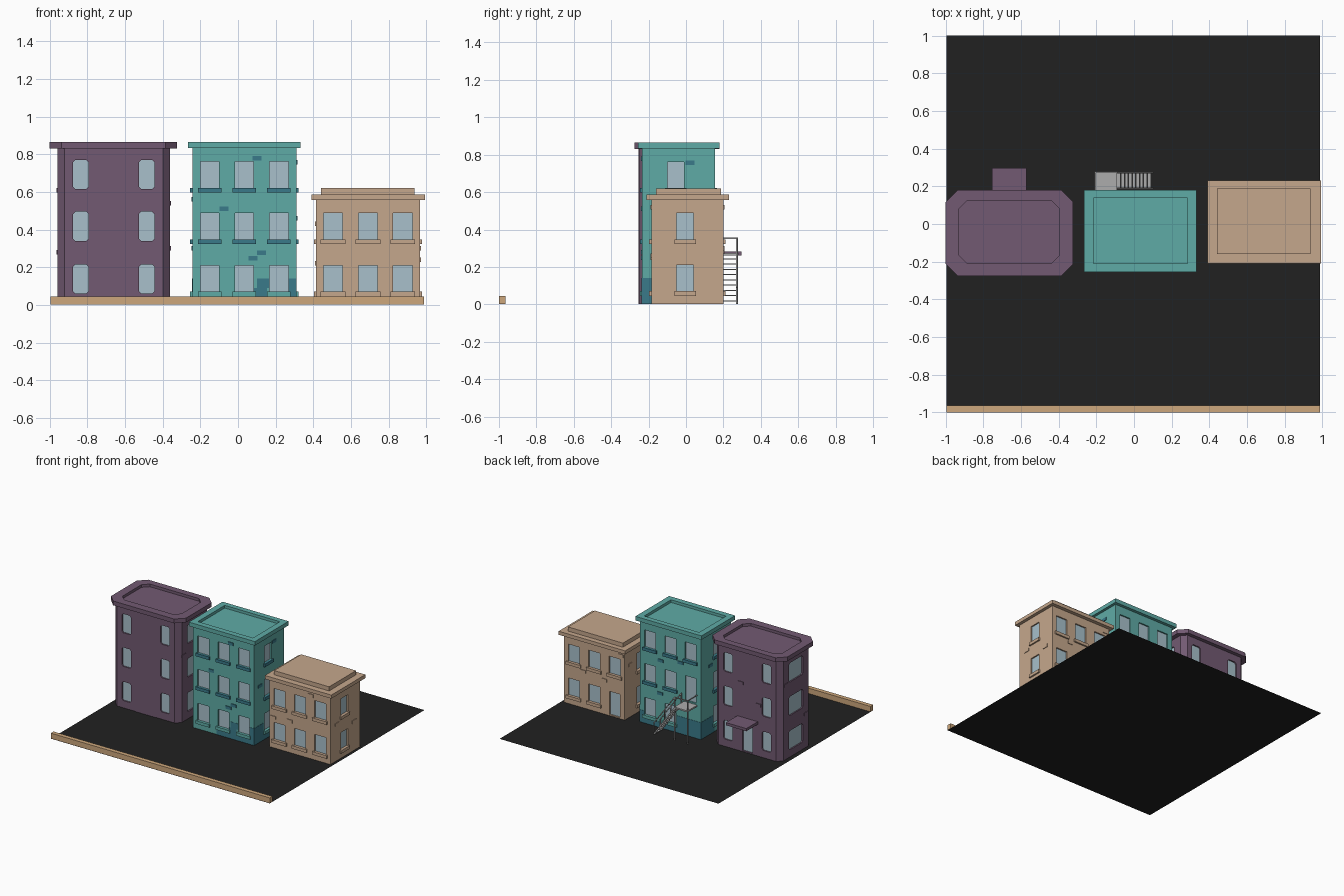
import bpy, bmesh
from mathutils import Vector

if "Cube" in bpy.data.objects:
    bpy.data.objects.remove(bpy.data.objects["Cube"])


def mat(name, r, g, b):
    m = bpy.data.materials.new(name)
    lin = [(c / 255 / 12.92) if c < 10 else ((c / 255 + .055) / 1.055) ** 2.4 for c in (r, g, b)]
    m.diffuse_color = (*lin, 1)
    m.use_nodes = True
    m.node_tree.nodes["Principled BSDF"].inputs["Base Color"].default_value = m.diffuse_color
    return m


PURPLE = mat("purple brick", 114, 90, 114)
TEAL = mat("teal brick", 95, 171, 166)
DARK = mat("dark teal", 58, 122, 138)
TAN = mat("tan brick", 197, 167, 140)
KERB = mat("kerb sand", 205, 167, 124)
ASPHALT = mat("asphalt", 33, 33, 33)
GLASS = mat("pale glass", 168, 192, 203)
METAL = mat("grey metal", 172, 172, 172)


def finish(bm, name, m):
    bmesh.ops.recalc_face_normals(bm, faces=bm.faces)
    me = bpy.data.meshes.new(name)
    bm.to_mesh(me)
    bm.free()
    me.materials.append(m)
    ob = bpy.data.objects.new(name, me)
    bpy.context.collection.objects.link(ob)
    return ob


def outline(a0, a1, b0, b1, c=0):
    """Rectangle with optionally cut corners."""
    if not c:
        return [(a0, b0), (a1, b0), (a1, b1), (a0, b1)]
    return [(a0 + c, b0), (a1 - c, b0), (a1, b0 + c), (a1, b1 - c),
            (a1 - c, b1), (a0 + c, b1), (a0, b1 - c), (a0, b0 + c)]


def prism(bm, lower, upper):
    lo = [bm.verts.new(p) for p in lower]
    hi = [bm.verts.new(p) for p in upper]
    n = len(lo)
    bm.faces.new(lo)
    bm.faces.new(hi)
    for i in range(n):
        bm.faces.new((lo[i], lo[(i + 1) % n], hi[(i + 1) % n], hi[i]))


def slab(bm, x0, x1, y0, y1, z0, z1, c=0):
    o = outline(x0, x1, y0, y1, c)
    prism(bm, [(x, y, z0) for x, y in o], [(x, y, z1) for x, y in o])


def block(name, m, *dims, c=0):
    bm = bmesh.new()
    slab(bm, *dims, c)
    return finish(bm, name, m)


def cornice(name, m, outer, inner, z0, z1, c=0, ci=0):
    """Roof slab with a recessed roof deck."""
    bm = bmesh.new()
    o, i = outline(*outer, c), outline(*inner, ci)
    rings = [[bm.verts.new((x, y, z)) for x, y in p]
             for p, z in ((o, z0), (o, z1), (i, z1), (i, z1 - .022))]
    n = len(o)
    for a, b in zip(rings, rings[1:]):
        for k in range(n):
            bm.faces.new((a[k], a[(k + 1) % n], b[(k + 1) % n], b[k]))
    bm.faces.new(rings[0])
    bm.faces.new(rings[-1])
    return finish(bm, name, m)


class Building:
    """Body with recessed openings; walls are F, B, L, R; d is distance outward."""

    def __init__(s, name, m, x0, x1, y0, y1, h, c=0):
        s.name, s.m, s.ext = name, m, (x0, x1, y0, y1)
        s.body = block(name + "_body", m, x0, x1, y0, y1, .001, h, c=c)
        s.cut, s.glass, s.trim, s.dark = (bmesh.new() for _ in range(4))

    def on_wall(s, bm, side, u0, u1, z0, z1, d0, d1, c=0):
        x0, x1, y0, y1 = s.ext
        f = {"F": lambda u, d, z: (u, y0 - d, z), "B": lambda u, d, z: (u, y1 + d, z),
             "L": lambda u, d, z: (x0 - d, u, z), "R": lambda u, d, z: (x1 + d, u, z)}[side]
        o = outline(u0, u1, z0, z1, c)
        prism(bm, [f(u, d0, z) for u, z in o], [f(u, d1, z) for u, z in o])

    def opening(s, side, u, w, z0, z1, c=0):
        a, b = u - w / 2, u + w / 2
        s.on_wall(s.cut, side, a, b, z0, z1, -.014, .02, c)
        s.on_wall(s.glass, side, a, b, z0, z1, -.016, -.011, c)

    def sill(s, side, u, w, z, dark=False):
        s.on_wall(s.dark if dark else s.trim, side, u - w / 2, u + w / 2, z - .025, z, -.005, .012)

    def brick(s, side, u, z, w=.048, h=.024, dark=False):
        s.on_wall(s.dark if dark else s.trim, side, u - w / 2, u + w / 2, z - h / 2, z + h / 2, -.004, .005)

    def close(s):
        cutter = finish(s.cut, "cutter", s.m)
        mod = s.body.modifiers.new("openings", 'BOOLEAN')
        mod.operation, mod.solver, mod.object = 'DIFFERENCE', 'EXACT', cutter
        dg = bpy.context.evaluated_depsgraph_get()
        me = bpy.data.meshes.new_from_object(s.body.evaluated_get(dg))
        s.body.modifiers.clear()
        s.body.data = me
        bpy.data.objects.remove(cutter)
        finish(s.glass, s.name + "_window_panes", GLASS)
        finish(s.trim, s.name + "_sills_and_bricks", s.m)
        if s.dark.verts:
            finish(s.dark, s.name + "_dark_trim", DARK)
        else:
            s.dark.free()


# Ground sheet and front kerb
bm = bmesh.new()
bm.faces.new([bm.verts.new((x, y, 0)) for x, y in outline(-.995, .988, -1, 1)])
finish(bm, "ground", ASPHALT)
block("front_kerb", KERB, -.995, .988, -1, -.965, .001, .045)

# Purple building with cut corners
p = Building("purple_building", PURPLE, -.96, -.36, -.25, .15, .84, c=.038)
for z in (.06, .34, .615):
    for u in (-.835, -.485):
        p.opening("F", u, .082, z, z + .155, .012)
        p.opening("B", u, .082, z, z + .155, .012)
    for side in "LR":
        p.opening(side, -.05, .18, z, z + .155, .012)
p.opening("B", -.662, .09, .01, .215)
p.on_wall(p.trim, "F", -.752, -.566, .001, .835, -.004, .003)
for side, u, z in (("R", -.19, .54), ("R", .07, .3), ("L", .08, .61), ("L", -.18, .28),
                   ("B", -.6, .56), ("B", -.76, .42)):
    p.brick(side, u, z)
p.close()
cornice("purple_building_cornice", PURPLE, (-1, -.323, -.275, .18), (-.93, -.395, -.21, .125),
        .83, .865, .062, .045)
block("purple_building_canopy", PURPLE, -.755, -.57, .14, .298, .26, .282)

# Teal building with dark sills and painted base
t = Building("teal_building", TEAL, -.243, .31, -.235, .155, .84)
cols = (-.15, .033, .217)
for k, z in enumerate((.07, .347, .622)):
    for u in cols:
        t.opening("F", u, .1, z, z + .14)
        t.sill("F", u, .125, z, dark=k > 0)
        if u > 0 or k == 2:
            t.opening("B", u, .1, z, z + .14)
            t.sill("B", u, .125, z, dark=k > 0)
    for side in "LR":
        t.opening(side, -.055, .09, z, z + .14)
        t.sill(side, -.055, .115, z, dark=k > 0)
t.opening("B", -.15, .095, .285, .487)
for side, u, z in (("F", .1, .778), ("F", -.075, .51), ("F", .125, .278), ("F", .08, .248),
                   ("R", .022, .757), ("R", -.16, .46), ("L", .03, .56), ("L", -.15, .3),
                   ("B", .12, .55), ("B", -.06, .58), ("B", .125, .28)):
    t.brick(side, u, z, dark=True)
# painted base: plates between the ground floor windows
for side, u0, u1, z0, z1 in (("F", -.03, .312, .001, .045), ("F", .085, .153, .045, .09),
                             ("F", .1, .165, .09, .14), ("F", .268, .312, .045, .14),
                             ("R", -.237, .157, .001, .045), ("R", -.237, -.113, .045, .14),
                             ("R", .003, .157, .045, .14), ("L", -.02, .157, .001, .045),
                             ("L", .003, .157, .045, .14), ("B", -.245, .312, .001, .045),
                             ("B", -.245, -.03, .045, .14), ("B", .268, .312, .045, .1)):
    t.on_wall(t.dark, side, u0, u1, z0, z1, -.004, .002)
t.close()
cornice("teal_building_cornice", TEAL, (-.266, .332, -.256, .18), (-.216, .283, -.21, .137), .832, .865)

# Tan building with stepped roof
b = Building("tan_building", TAN, .415, .966, -.185, .2, .57)
for k, z in enumerate((.07, .347)):
    for u in (.505, .69, .875):
        b.opening("F", u, .102, z, z + .14)
        b.sill("F", u, .132, z)
        if k or u > .6:
            b.opening("B", u, .102, z, z + .14)
            b.sill("B", u, .132, z)
    for side in "LR":
        b.opening(side, -.005, .09, z, z + .14)
        b.sill(side, -.005, .115, z)
b.opening("B", .505, .095, .01, .2)
for side, u, z in (("F", .6, .26), ("F", .45, .25), ("F", .79, .52), ("R", .12, .24), ("R", -.1, .3),
                   ("L", .13, .43), ("L", -.1, .22), ("B", .6, .28), ("B", .79, .3), ("B", .45, .52)):
    b.brick(side, u, z)
b.close()
block("tan_building_cornice", TAN, .39, .992, -.21, .23, .557, .586)
block("tan_building_roof_step", TAN, .44, .937, -.16, .188, .58, .62)


# Metal fire stair behind the teal building
def bar(bm, a, c, r=.0035):
    a, c = Vector(a), Vector(c)
    d = (c - a).normalized()
    side = d.cross(Vector((0, 1, 0)))
    if side.length < .1:
        side = Vector((1, 0, 0))
    side.normalize()
    up = d.cross(side) * r
    side = side * r
    q = (side + up, side - up, -side - up, up - side)
    prism(bm, [a + v for v in q], [c + v for v in q])


bm = bmesh.new()
slab(bm, -.21, -.09, .15, .28, .262, .274)
for i in range(9):
    x, z = -.08 + i * .02, .24 - i * .028
    slab(bm, x - .009, x + .009, .19, .272, z, z + .005)
for y in (.19, .272):
    bar(bm, (-.09, y, .265), (.095, y, .004), .005)
    bar(bm, (-.09, y, .353), (.1, y, .09))
    for x, z0, z1 in ((-.09, .26, .353), (.005, .13, .22), (.1, .001, .09)):
        bar(bm, (x, y, z0), (x, y, z1))
bar(bm, (-.207, .275, .353), (-.09, .275, .353))
bar(bm, (-.207, .155, .353), (-.207, .275, .353))
bar(bm, (-.207, .275, .001), (-.207, .275, .353))
bar(bm, (-.09, .275, .001), (-.09, .275, .27))
finish(bm, "fire_stair", METAL)
